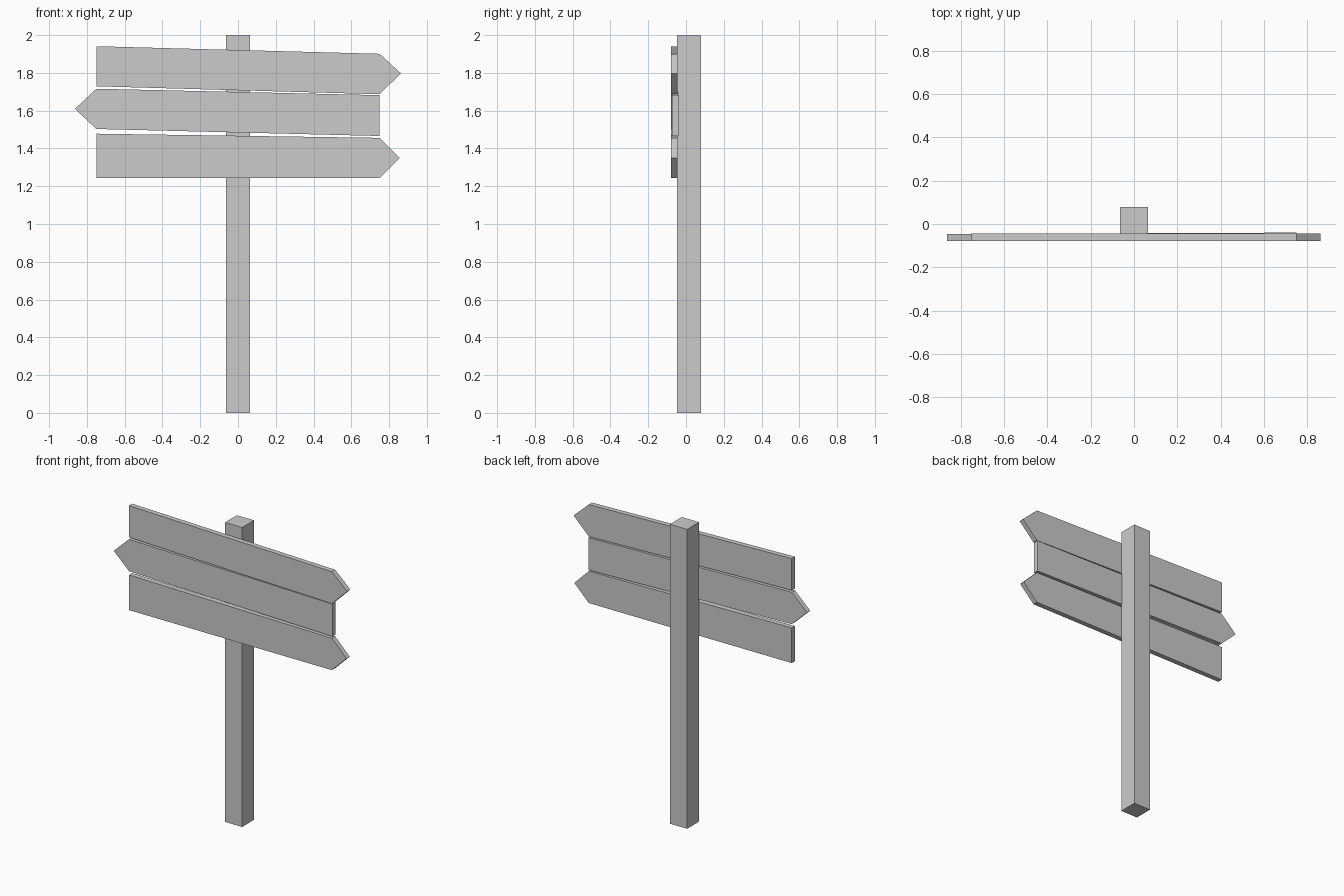
import bpy, bmesh

if "Cube" in bpy.data.objects:
    bpy.data.objects.remove(bpy.data.objects["Cube"])


def prism(name, outline, front, back):
    """Extrude an (x, z) outline along y; front and back give y as a function of x."""
    bm = bmesh.new()
    a = [bm.verts.new((x, front(x), z)) for x, z in outline]
    b = [bm.verts.new((x, back(x), z)) for x, z in outline]
    bm.faces.new(a)
    bm.faces.new(b[::-1])
    n = len(outline)
    for i in range(n):
        j = (i + 1) % n
        bm.faces.new((a[j], a[i], b[i], b[j]))
    bmesh.ops.recalc_face_normals(bm, faces=bm.faces)
    mesh = bpy.data.meshes.new(name)
    bm.to_mesh(mesh)
    bm.free()
    obj = bpy.data.objects.new(name, mesh)
    bpy.context.collection.objects.link(obj)
    return obj


# Square post
h = 0.0635
prism("post", [(-h, 0), (h, 0), (h, 2), (-h, 2)],
      lambda x: -0.047, lambda x: 0.079)

# Arrow boards: bottom/top height at left end, bottom/top at right end,
# tip position, and slight yaw
boards = [
    ("upper_board", 1.729, 1.941, 1.687, 1.901, (0.862, 1.798), 0.0),
    ("middle_board", 1.503, 1.716, 1.466, 1.682, (-0.863, 1.610), 0.0035),
    ("lower_board", 1.243, 1.478, 1.243, 1.456, (0.857, 1.349), 0.0),
]
for name, lb, lt, rb, rt, tip, yaw in boards:
    outline = [(-0.75, lb), (0.75, rb), (0.75, rt), (-0.75, lt)]
    outline.insert(2 if tip[0] > 0 else 4, tip)
    shift = 0.0025 if yaw else 0.0
    prism(name, outline,
          lambda x: -0.079 + shift + yaw * x,
          lambda x: -0.045 + shift + yaw * x)
